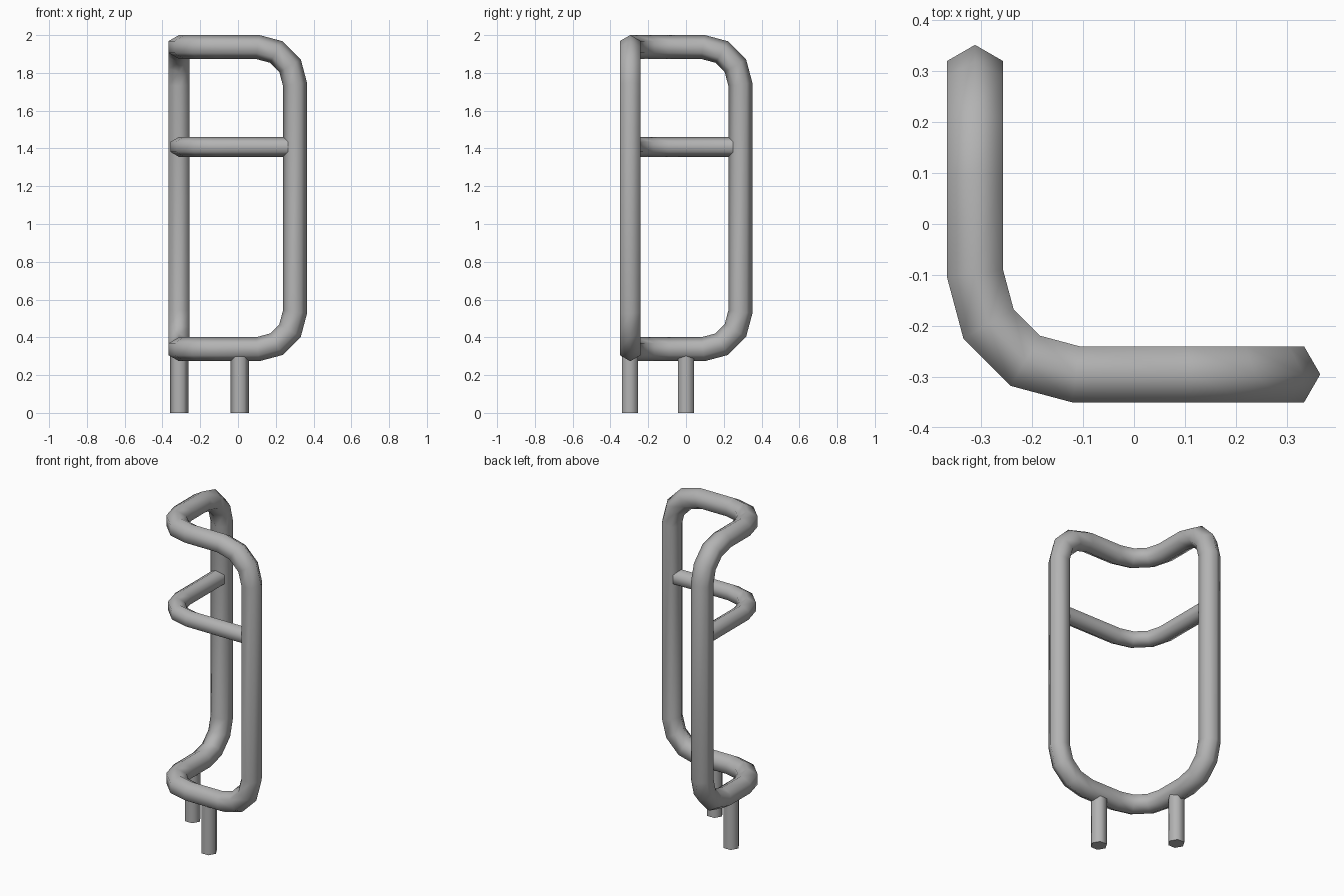
import bpy, bmesh, math
from mathutils import Vector

if "Cube" in bpy.data.objects:
    bpy.data.objects.remove(bpy.data.objects["Cube"])

steel = bpy.data.materials.new("grey_steel")
steel.use_nodes = True
colour = (0.45, 0.45, 0.45, 1)
steel.diffuse_color = colour
steel.node_tree.nodes["Principled BSDF"].inputs["Base Color"].default_value = colour

SIDES = 6
BEND = 0.198


def fillet(prev, corner, nxt, steps=3):
    """Points of a right-angled bend at corner."""
    a, b = (prev - corner).normalized(), (nxt - corner).normalized()
    centre = corner + (a + b) * BEND
    turns = [math.pi / 2 * i / steps for i in range(steps + 1)]
    return [centre - b * BEND * math.cos(t) - a * BEND * math.sin(t) for t in turns]


def bent_path(corners, closed):
    pts = [Vector(c) for c in corners]
    n = len(pts)
    path = []
    for i, p in enumerate(pts):
        if not closed and i in (0, n - 1):
            path.append(p)
        else:
            path += fillet(pts[i - 1], p, pts[(i + 1) % n])
    return path


def tube(name, path, radius, vertex_dir, closed=False):
    """Sweep a hexagon along a path with true mitred joints."""
    n = len(path)
    last = n if closed else n - 1
    dirs = [(path[(i + 1) % n] - path[i]).normalized() for i in range(last)]
    u = Vector(vertex_dir)
    v = dirs[-1 if closed else 0].cross(u)
    angles = [2 * math.pi * k / SIDES for k in range(SIDES)]
    ring = [path[0] + radius * (u * math.cos(t) + v * math.sin(t)) for t in angles]
    bm = bmesh.new()
    rings = []
    for i, c in enumerate(path):
        d_in = dirs[i - 1] if closed or i > 0 else dirs[0]
        d_out = dirs[i] if i < last else d_in
        normal = (d_in + d_out).normalized()
        ring = [p + d_in * ((c - p).dot(normal) / d_in.dot(normal)) for p in ring]
        rings.append([bm.verts.new(p) for p in ring])
    for i in range(last):
        r, s = rings[i], rings[(i + 1) % n]
        for k in range(SIDES):
            m = (k + 1) % SIDES
            bm.faces.new((r[k], r[m], s[m], s[k]))
    if not closed:
        bm.faces.new(rings[0])
        bm.faces.new(rings[-1])
    bmesh.ops.recalc_face_normals(bm, faces=bm.faces)
    mesh = bpy.data.meshes.new(name)
    bm.to_mesh(mesh)
    bm.free()
    mesh.materials.append(steel)
    obj = bpy.data.objects.new(name, mesh)
    bpy.context.collection.objects.link(obj)
    bpy.ops.object.select_all(action='DESELECT')
    obj.select_set(True)
    bpy.context.view_layer.objects.active = obj
    bpy.ops.object.shade_smooth_by_angle(angle=math.radians(70))


# Plan of the L-shaped barrier: two posts joined round a corner
POST_A, CORNER, POST_B = (0.302, -0.295), (-0.312, -0.295), (-0.312, 0.288)
TOP, BOTTOM, RAIL = 1.937, 0.337, 1.408

# Closed outer frame
loop = [(*p, TOP) for p in (POST_A, CORNER, POST_B)]
loop += [(*p, BOTTOM) for p in (POST_B, CORNER, POST_A)]
tube("outer_frame", bent_path(loop, True), 0.0635, (1, 0, 0), closed=True)

# Middle rail, its ends tucked into the posts
rail = [(0.265, POST_A[1], RAIL), (*CORNER, RAIL), (POST_B[0], 0.25, RAIL)]
tube("middle_rail", bent_path(rail, False), 0.053, (0, 0, 1))

# Two short feet under the bottom rail
for name, x, y in (("front_foot", 0.009, -0.297), ("side_foot", -0.311, 0)):
    tube(name, [Vector((x, y, 0)), Vector((x, y, 0.3))], 0.048, (1, 0, 0))
